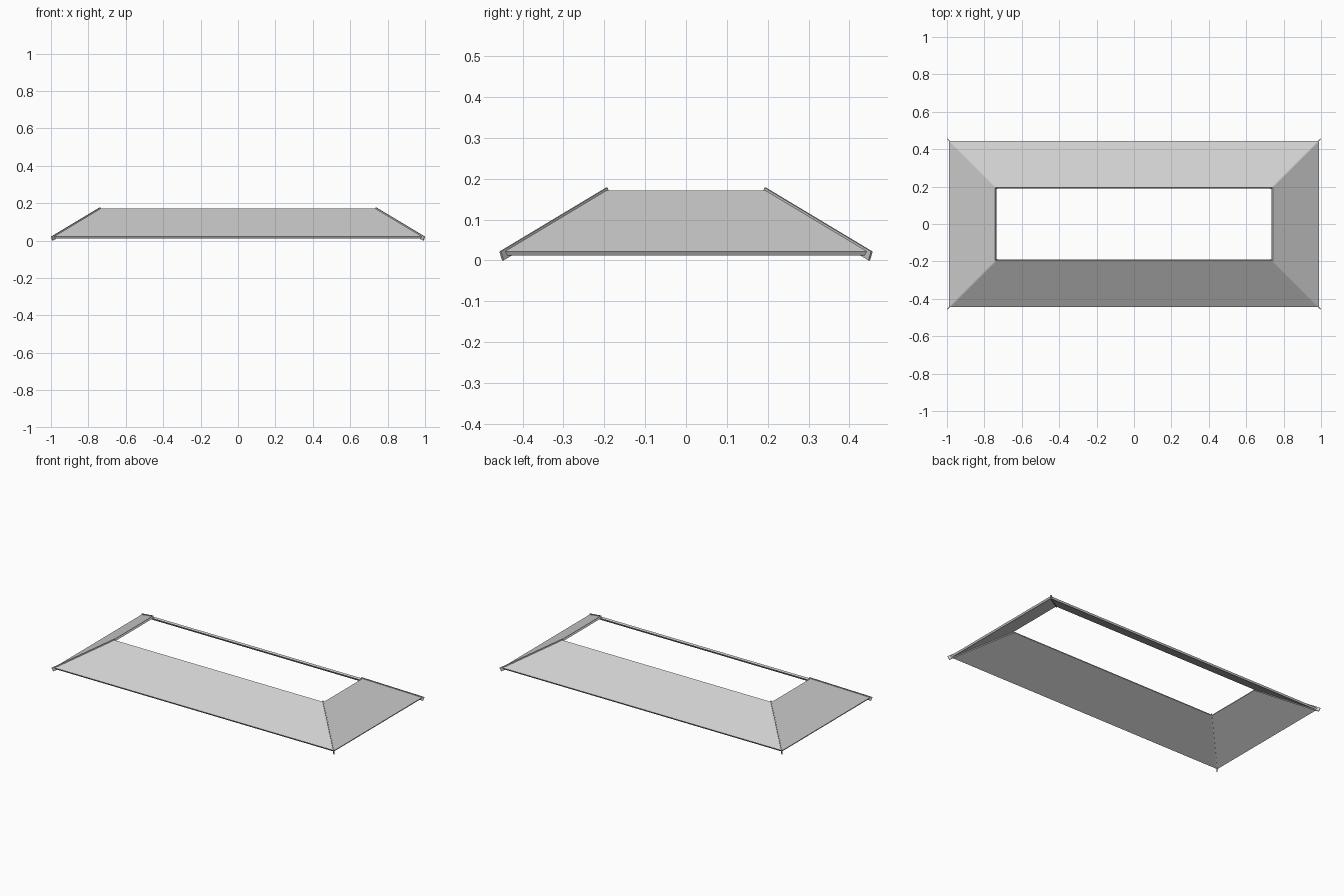
import bpy
from mathutils import Vector

cube = bpy.data.objects.get("Cube")
if cube:
    bpy.data.objects.remove(cube, do_unlink=True)

grey = bpy.data.materials.new("light_grey")
grey.use_nodes = True
colour = (0.62, 0.62, 0.62, 1)
grey.diffuse_color = colour
grey.node_tree.nodes["Principled BSDF"].inputs["Base Color"].default_value = colour

SLOPE = 0.6
HALF_X, HALF_Y = 0.99, 0.444    # outer rim of the panels
RUN = 0.248                     # horizontal depth of each panel
RIM_Z = 0.022
THICK = 0.012
BAR_WIDTH = 0.006


def prism(name, ring_a, ring_b):
    """Solid between two matching four-cornered ends."""
    faces = [(3, 2, 1, 0), (4, 5, 6, 7)]
    faces += [(i, (i + 1) % 4, (i + 1) % 4 + 4, i + 4) for i in range(4)]
    mesh = bpy.data.meshes.new(name)
    mesh.from_pydata(ring_a + ring_b, [], faces)
    mesh.materials.append(grey)
    mesh.update()
    obj = bpy.data.objects.new(name, mesh)
    bpy.context.collection.objects.link(obj)
    # Consistent outward normals
    import bmesh
    bm = bmesh.new()
    bm.from_mesh(mesh)
    bmesh.ops.recalc_face_normals(bm, faces=bm.faces)
    bm.to_mesh(mesh)
    bm.free()


# Panel section: (inset from the rim, height)
normal = Vector((SLOPE, 1)).normalized() * THICK
section = [(0, RIM_Z), (RUN, RIM_Z + SLOPE * RUN)]
section += [(d + normal.x, z - normal.y) for d, z in reversed(section)]


def corner(sx, sy):
    return [Vector((sx * (HALF_X - d), sy * (HALF_Y - d), z)) for d, z in section]


# Four sloping panels, mitred at the corners
for name, a, b in (("front_panel", (-1, -1), (1, -1)),
                   ("left_panel", (1, -1), (1, 1)),
                   ("back_panel", (1, 1), (-1, 1)),
                   ("right_panel", (-1, 1), (-1, -1))):
    prism(name, corner(*a), corner(*b))

# Thin bars along the four corner joints, standing slightly proud
for sx, side in ((1, "left"), (-1, "right")):
    for sy, end in ((-1, "front"), (1, "back")):
        low = Vector((sx * 0.998, sy * 0.455, 0.0215))
        high = low + Vector((-sx, -sy, SLOPE)) * 0.261
        drop = Vector((-sx * 0.0065, -sy * 0.0065, -0.0215))
        half = Vector((sx, -sy, 0)).normalized() * BAR_WIDTH / 2
        rings = [[p + half, p - half, p - half + drop, p + half + drop]
                 for p in (low, high)]
        prism(f"{end}_{side}_corner_bar", *rings)
